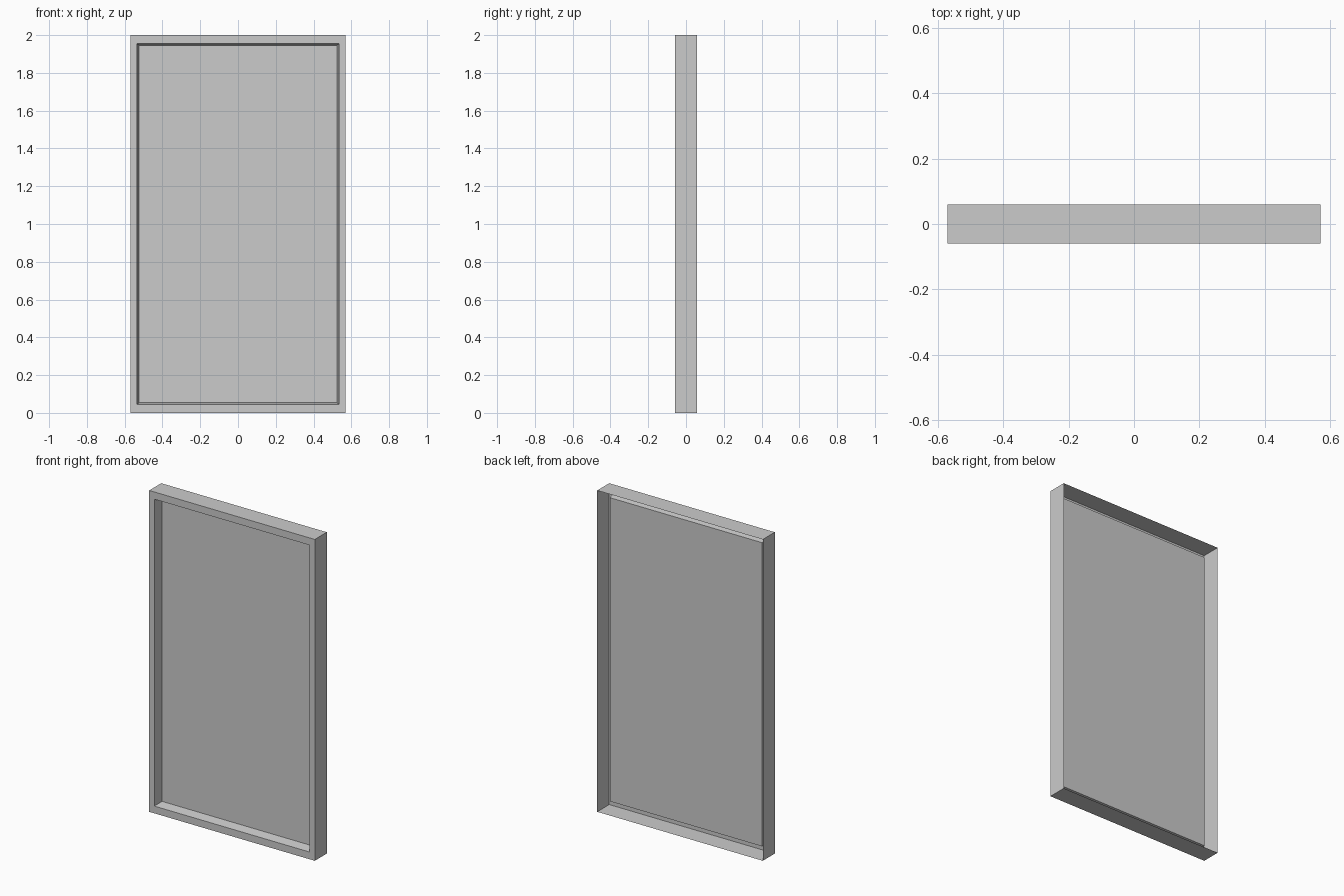
import bpy, bmesh

if "Cube" in bpy.data.objects:
    bpy.data.objects.remove(bpy.data.objects["Cube"])

W, H, D = 0.57, 1.0, 0.059      # half width, half height, half depth


def make_object(name, rings, fill_last=False):
    """Join rectangular rings (half_x, half_z, y), optionally closing the last."""
    bm = bmesh.new()
    loops = [[bm.verts.new((sx * hx, y, H + sz * hz))
              for sx, sz in ((-1, -1), (1, -1), (1, 1), (-1, 1))]
             for hx, hz, y in rings]
    for a, b in zip(loops, loops[1:]):
        for i in range(4):
            j = (i + 1) % 4
            bm.faces.new((a[i], a[j], b[j], b[i]))
    if fill_last:
        bm.faces.new(loops[-1])
    mesh = bpy.data.meshes.new(name)
    bm.to_mesh(mesh)
    bm.free()
    obj = bpy.data.objects.new(name, mesh)
    bpy.context.collection.objects.link(obj)
    return obj


opening = (W - 0.035, H - 0.045, -D)    # front edge of the recess
inset = (W - 0.047, H - 0.055, 0.0)     # panel edge, slightly smaller

# Open-backed frame: outer sides, front rim and tapered recess walls
make_object("frame", [(W, H, D), (W, H, -D), opening, inset])

# Flat panel at the bottom of the recess
make_object("panel", [inset], fill_last=True)
